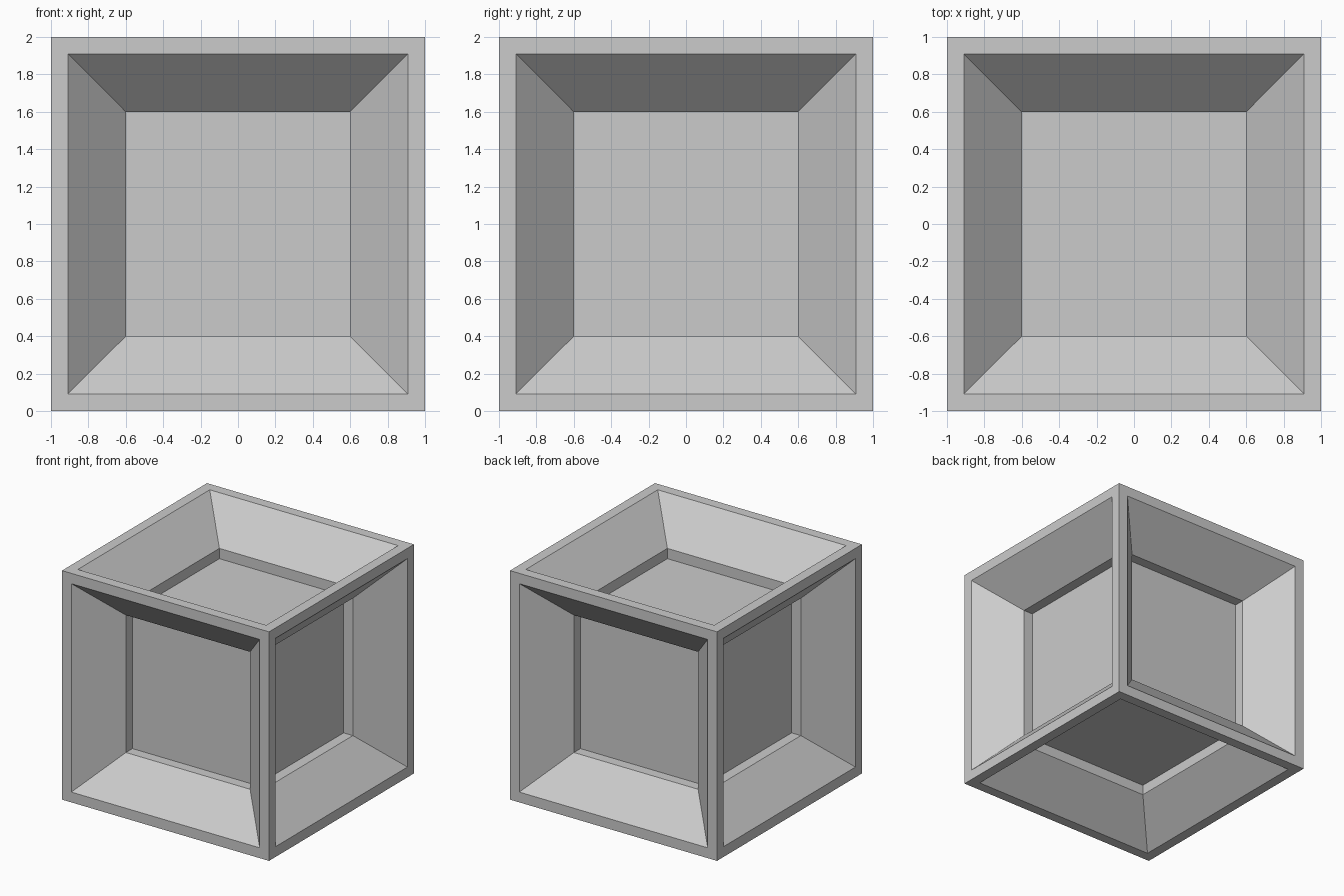
import bpy, bmesh
from mathutils import Vector

if "Cube" in bpy.data.objects:
    bpy.data.objects.remove(bpy.data.objects["Cube"])

RIM, CORE = 0.09, 0.6          # rim width, half size of the inner cube


def finish(bm, name):
    mesh = bpy.data.meshes.new(name)
    bm.to_mesh(mesh)
    bm.free()
    obj = bpy.data.objects.new(name, mesh)
    obj.location.z = 1
    bpy.context.collection.objects.link(obj)
    return obj


def step(bm, faces, half, dist):
    """Extrude each square panel to a new half size and distance from centre."""
    faces = bmesh.ops.extrude_discrete_faces(bm, faces=faces)["faces"]
    for face in faces:
        centre = face.calc_center_median()
        normal = centre.normalized()
        for v in face.verts:
            side = v.co - centre
            v.co = normal * dist + Vector([half * round(c / max(map(abs, side))) for c in side])
    return faces


# Outer frame: flat rim, sloped sides, then a short straight step to the core
bm = bmesh.new()
bmesh.ops.create_cube(bm, size=2)
panels = bm.faces[:]
for half, dist in [(1 - RIM, 1), (CORE, CORE + RIM), (CORE, CORE)]:
    panels = step(bm, panels, half, dist)
bmesh.ops.delete(bm, geom=panels, context='FACES_ONLY')
finish(bm, "outer_frame")

# Inner cube seen at the bottom of each opening
bm = bmesh.new()
bmesh.ops.create_cube(bm, size=2 * CORE)
finish(bm, "inner_core")
